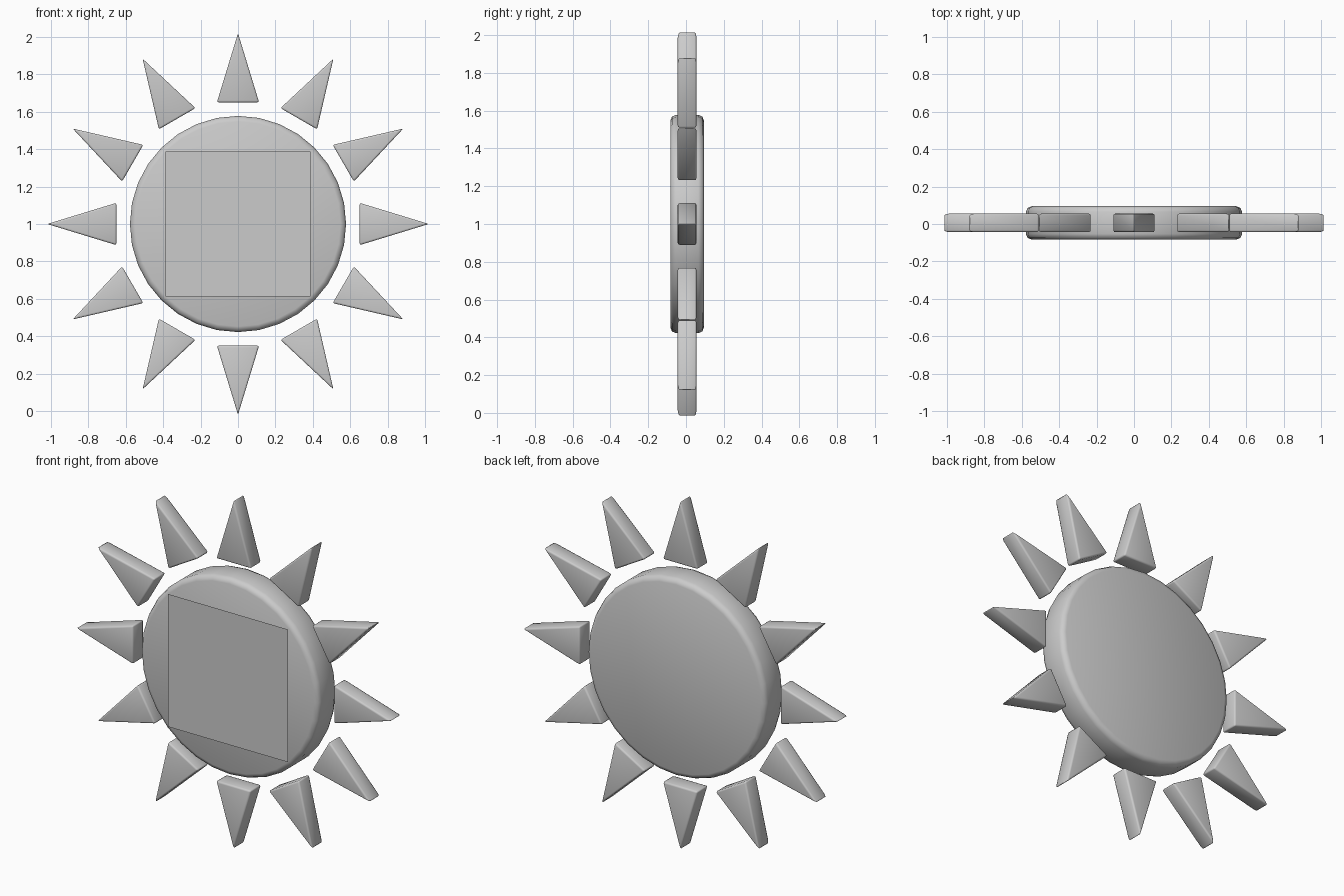
import bpy, bmesh, math
from mathutils import Matrix

cube = bpy.data.objects.get("Cube")
if cube:
    bpy.data.objects.remove(cube, do_unlink=True)

grey = bpy.data.materials.new("light_grey")
grey.use_nodes = True
color = (0.6, 0.6, 0.6, 1)
grey.diffuse_color = color
grey.node_tree.nodes["Principled BSDF"].inputs["Base Color"].default_value = color

CENTRE_Z = 1.0
MID_Y = 0.006      # depth centre of disc and rays


def prism(name, outline, depth, bevel, segments):
    """Extrude an (x, z) outline along y, round its edges and smooth it."""
    bm = bmesh.new()
    front = bm.faces.new([bm.verts.new((x, -depth / 2, z)) for x, z in outline])
    ext = bmesh.ops.extrude_face_region(bm, geom=[front])
    moved = [v for v in ext["geom"] if isinstance(v, bmesh.types.BMVert)]
    bmesh.ops.translate(bm, verts=moved, vec=(0, depth, 0))
    bmesh.ops.recalc_face_normals(bm, faces=bm.faces)
    for f in bm.faces:
        f.smooth = True
    mesh = bpy.data.meshes.new(name)
    bm.to_mesh(mesh)
    bm.free()
    mesh.materials.append(grey)
    obj = bpy.data.objects.new(name, mesh)
    bpy.context.collection.objects.link(obj)
    mod = obj.modifiers.new("rounded_edges", "BEVEL")
    mod.width = bevel
    mod.segments = segments
    mod.limit_method = "ANGLE"
    mod.angle_limit = math.radians(30)
    obj.location = (0, MID_Y, CENTRE_Z)
    return obj


# Round body
SIDES = 32
circle = [(0.578 * math.sin(math.tau * i / SIDES), 0.578 * math.cos(math.tau * i / SIDES))
          for i in range(SIDES)]
prism("disc", circle, 0.178, 0.03, 2)

# Ring of pointed rays
for i in range(12):
    ray = prism(f"ray_{i + 1}", [(-0.113, 0.65), (0.113, 0.65), (0, 1.02)], 0.1, 0.01, 2)
    ray.rotation_euler.y = math.tau * i / 12

# Square face panel just in front of the disc
bm = bmesh.new()
bmesh.ops.create_grid(bm, x_segments=1, y_segments=1, size=0.388,
                      matrix=Matrix.Rotation(math.pi / 2, 4, "X"))
mesh = bpy.data.meshes.new("face_panel")
bm.to_mesh(mesh)
bm.free()
mesh.materials.append(grey)
panel = bpy.data.objects.new("face_panel", mesh)
panel.location = (0, -0.093, CENTRE_Z)
bpy.context.collection.objects.link(panel)
